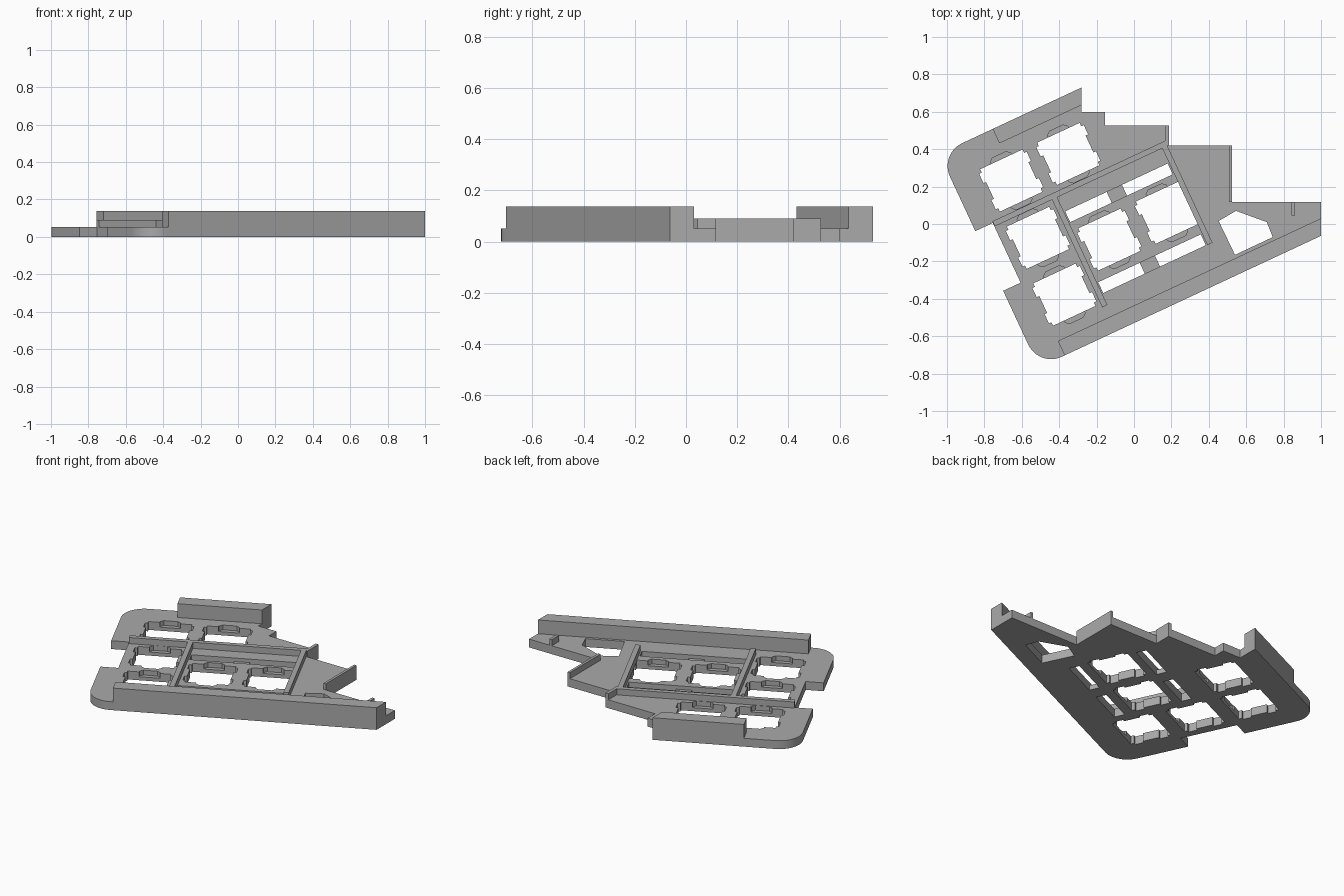
import bpy, bmesh, math

if "Cube" in bpy.data.objects:
    bpy.data.objects.remove(bpy.data.objects["Cube"])

A = math.radians(25)
C, S = math.cos(A), math.sin(A)

grey = bpy.data.materials.new("plain_grey")
grey.diffuse_color = (0.40, 0.40, 0.40, 1)
grey.use_nodes = True
grey.node_tree.nodes["Principled BSDF"].inputs["Base Color"].default_value = grey.diffuse_color


def R(u, v):
    """Tilted layout frame to world."""
    return (u * C - v * S, u * S + v * C)


def prisms(name, polys, z0, z1):
    """Extrude one or more flat outlines between two heights."""
    bm = bmesh.new()
    for pts in polys:
        lo = [bm.verts.new((x, y, z0)) for x, y in pts]
        hi = [bm.verts.new((x, y, z1)) for x, y in pts]
        bm.faces.new(lo[::-1])
        bm.faces.new(hi)
        for i in range(len(pts)):
            j = (i + 1) % len(pts)
            bm.faces.new((lo[i], lo[j], hi[j], hi[i]))
    bmesh.ops.recalc_face_normals(bm, faces=bm.faces)
    me = bpy.data.meshes.new(name)
    bm.to_mesh(me)
    bm.free()
    me.materials.append(grey)
    ob = bpy.data.objects.new(name, me)
    bpy.context.collection.objects.link(ob)
    return ob


def tilted(u0, u1, v0, v1):
    return [R(u0, v0), R(u1, v0), R(u1, v1), R(u0, v1)]


def straight(x0, x1, y0, y1):
    return [(x0, y0), (x1, y0), (x1, y1), (x0, y1)]


def arc(u, v, r, a0, a1, n=12):
    return [R(u + r * math.cos(math.radians(a0 + (a1 - a0) * i / n)),
              v + r * math.sin(math.radians(a0 + (a1 - a0) * i / n))) for i in range(n + 1)]


def cut(ob, name, polys, z0, z1):
    """Subtract prisms from an object and drop the cutter."""
    cutter = prisms(name, polys, z0, z1)
    cutter.hide_render = True
    m = ob.modifiers.new(name, 'BOOLEAN')
    m.operation, m.solver, m.object = 'DIFFERENCE', 'EXACT', cutter
    bpy.context.view_layer.update()
    me = bpy.data.meshes.new_from_object(ob.evaluated_get(bpy.context.evaluated_depsgraph_get()))
    ob.modifiers.clear()
    ob.data = me
    bpy.data.objects.remove(cutter)


TOP, RIB, BAR = 0.052, 0.09, 0.138

# base plate: stepped right side, rounded left corners, notch on the left
outline = [(-0.28, 0.73), (-0.28, 0.60), (-0.155, 0.60), (-0.155, 0.527), (0.187, 0.527),
           (0.187, 0.42), (0.523, 0.42), (0.523, 0.118), (1, 0.118), (1, -0.0633)][::-1]
outline += arc(-0.65, 0.645, 0.135, 90, 180)
outline += [R(-0.785, 0.324), R(-0.682, 0.324), R(-0.682, -0.028), R(-0.785, -0.028)]
outline += arc(-0.65, -0.345, 0.135, 180, 270)
plate = prisms("base_plate", [outline], 0, TOP)

# square openings with side notches
centres = [(-0.497, 0.488), (-0.16, 0.488), (-0.497, 0.15), (-0.497, -0.185),
           (-0.155, -0.02), (0.185, -0.02)]
side = [(0.125, -0.125), (0.125, -0.105), (0.14, -0.105), (0.14, -0.05), (0.125, -0.05),
        (0.125, 0.05), (0.14, 0.05), (0.14, 0.105), (0.125, 0.105), (0.125, 0.125)]
shape = side + [(-u, -v) for u, v in side]
holes = [[R(cu + u, cv + v) for u, v in shape] for cu, cv in centres]

# long slots above and below the two middle openings, and the five-sided window
slots = [tilted(u0, u1, v0, v0 + 0.064) for v0 in (-0.265, 0.153)
         for u0, u1 in ((-0.305, -0.06), (0.03, 0.30))]
window = [(0.545, 0.07), (0.71, 0.01), (0.742, -0.07), (0.54, -0.165), (0.453, 0.016)]
cut(plate, "opening_cutter", holes + slots + [window], -0.1, 0.2)

# shallow clip pockets at both ends of each opening, and sunk bridges between slots
pockets = []
for cu, cv in centres:
    for s in (-1, 1):
        pts = [(-0.06, 0.11), (0.06, 0.11), (0.06, 0.135), (0.04, 0.152), (-0.04, 0.152), (-0.06, 0.135)]
        pockets.append([R(cu + u, cv + s * v) for u, v in pts])
bridges = [tilted(-0.07, 0.04, v0, v0 + 0.064) for v0 in (-0.265, 0.153)]
cut(plate, "pocket_cutter", pockets, 0.022, 0.2)
cut(plate, "bridge_cutter", bridges, 0.03, 0.2)

# tall bars along the front and back edges
prisms("front_bar", [[R(-0.633, -0.48), (1, -0.0633), (1, 0.0305), R(-0.633, -0.395)]], TOP, BAR)
prisms("back_bar", [[R(-0.47, 0.695), (-0.28, 0.636), (-0.28, 0.73), R(-0.47, 0.78)]], TOP, BAR)

# low ribs on the plate
prisms("cross_rib", [tilted(-0.68, 0.338, 0.303, 0.333)], TOP - 0.01, RIB)
prisms("left_rib", [tilted(-0.342, -0.312, -0.332, 0.303)], TOP - 0.01, RIB)
prisms("right_rib", [tilted(0.308, 0.338, -0.268, 0.303)], TOP - 0.01, RIB)

# short walls on the stepped edge
prisms("back_step_wall", [straight(0.167, 0.187, 0.42, 0.527)], TOP, RIB)
prisms("middle_step_wall", [straight(0.507, 0.523, 0.118, 0.42)], TOP, RIB)
prisms("front_step_tab", [straight(0.843, 0.86, 0.045, 0.118)], TOP, RIB)
